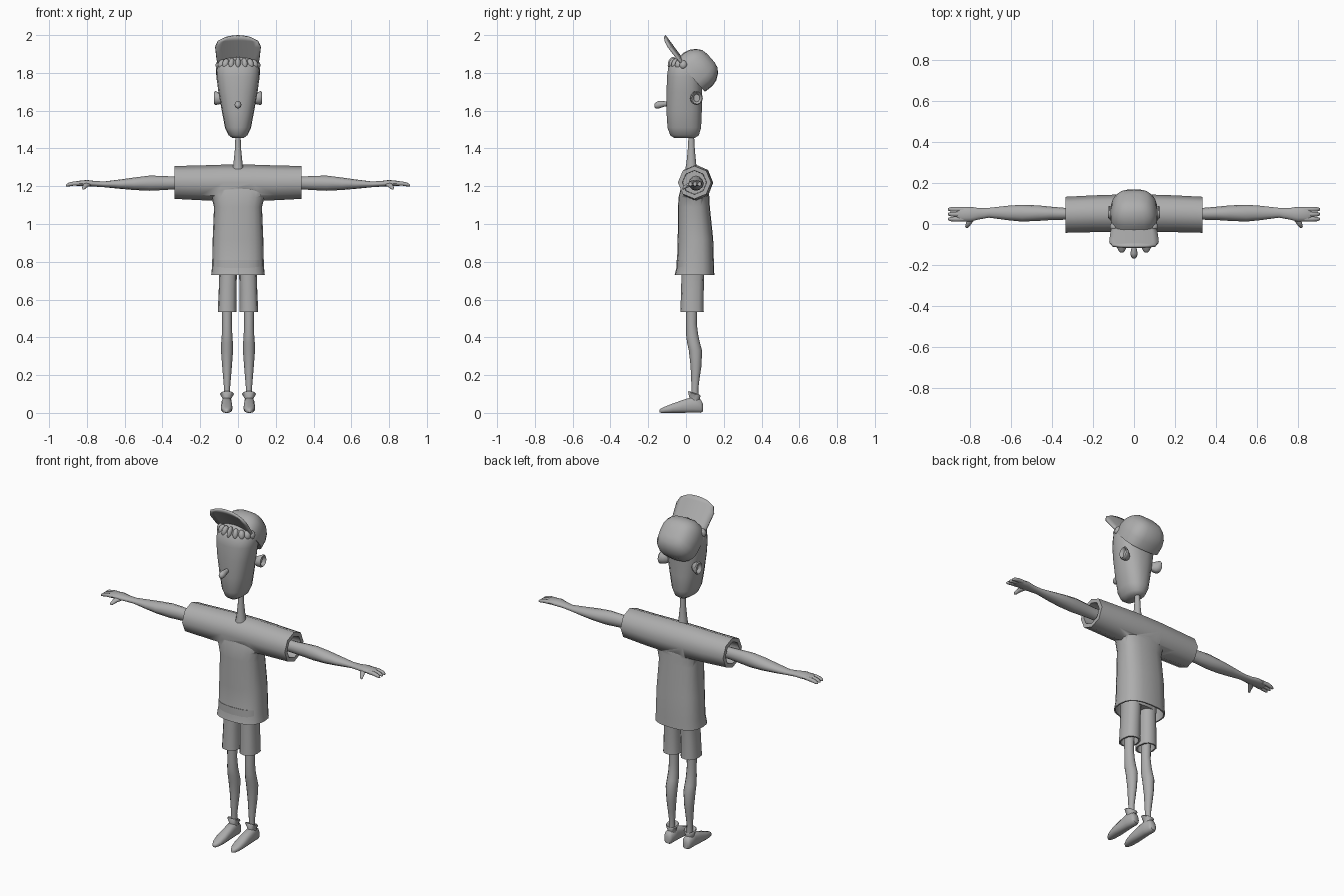
import bpy, bmesh, math
from mathutils import Matrix, Vector

grey = bpy.data.materials.new("plain_grey")
grey.diffuse_color = (0.42, 0.42, 0.42, 1)


def finish(name, bm, angle=60):
    bmesh.ops.recalc_face_normals(bm, faces=bm.faces)
    me = bpy.data.meshes.new(name)
    bm.to_mesh(me)
    bm.free()
    ob = bpy.data.objects.new(name, me)
    bpy.context.collection.objects.link(ob)
    me.materials.append(grey)
    smooth(ob, angle)
    return ob


def smooth(ob, angle=60):
    bpy.ops.object.select_all(action='DESELECT')
    ob.select_set(True)
    bpy.context.view_layer.objects.active = ob
    bpy.ops.object.shade_smooth_by_angle(angle=math.radians(angle))


def loft(name, axis, sections, n=12, p=2.0, s=1, matrix=None, bend=None):
    """Rings along an axis: (position, centre a, centre b, radius a, radius b)."""
    bm = bmesh.new()
    rings = []
    for pos, ca, cb, ra, rb in sections:
        ring = []
        for i in range(n):
            t = 2 * math.pi * i / n
            c, d = math.cos(t), math.sin(t)
            a = ca + ra * math.copysign(abs(c) ** (2 / p), c)
            b = cb + rb * math.copysign(abs(d) ** (2 / p), d)
            v = Vector({'x': (pos, a, b), 'y': (a, pos, b), 'z': (a, b, pos)}[axis])
            if bend:
                v = bend(v)
            if matrix:
                v = matrix @ v
            v.x *= s
            ring.append(bm.verts.new(v))
        rings.append(ring)
    for r, q in zip(rings, rings[1:]):
        for i in range(n):
            j = (i + 1) % n
            bm.faces.new((r[i], r[j], q[j], q[i]))
    bm.faces.new(rings[0])
    bm.faces.new(rings[-1])
    return finish(name, bm)


def hollow(ob, tests, thick, depth):
    """Turn the chosen end caps into rimmed openings."""
    bm = bmesh.new()
    bm.from_mesh(ob.data)
    for test in tests:
        bm.normal_update()
        faces = [f for f in bm.faces if test(f.calc_center_median(), f.normal)]
        if faces:
            bmesh.ops.inset_region(bm, faces=faces, thickness=thick, use_even_offset=True)
            bmesh.ops.inset_region(bm, faces=faces, thickness=0.002, depth=-depth)
    bm.to_mesh(ob.data)
    bm.free()
    smooth(ob)


# Shirt: body and sleeves fused, with open sleeve ends and hem
shirt = loft("shirt", 'z', [
    (.73, 0, .045, .142, .105), (.78, 0, .05, .137, .098), (.92, 0, .05, .134, .094),
    (1.09, 0, .042, .127, .084), (1.14, 0, .042, .14, .082), (1.18, 0, .045, .165, .075),
    (1.25, 0, .045, .12, .06)], n=20, p=2.6)
sleeves = loft("sleeves", 'x', [
    (-.335, .045, 1.22, .088, .087), (-.2, .05, 1.218, .09, .092), (-.08, .052, 1.218, .092, .096),
    (.08, .052, 1.218, .092, .096), (.2, .05, 1.218, .09, .092), (.335, .045, 1.22, .088, .087)], n=8)
mod = shirt.modifiers.new("fuse", 'BOOLEAN')
mod.operation, mod.solver, mod.object = 'UNION', 'EXACT', sleeves
bpy.ops.object.select_all(action='DESELECT')
shirt.select_set(True)
bpy.context.view_layer.objects.active = shirt
bpy.ops.object.modifier_apply(modifier=mod.name)
bpy.data.objects.remove(sleeves)
hollow(shirt, [lambda c, n: c.x > .33 and n.x > .9], .022, .1)
hollow(shirt, [lambda c, n: c.x < -.33 and n.x < -.9], .022, .1)
hollow(shirt, [lambda c, n: c.z < .74 and n.z < -.9], .008, .08)

# Neck and head
loft("neck", 'z', [(1.29, 0, .028, .03, .032), (1.32, 0, .028, .024, .026),
                   (1.39, 0, .028, .017, .019), (1.48, 0, .028, .013, .014)])
loft("head", 'z', [
    (1.455, 0, -.008, .03, .055), (1.47, 0, -.008, .05, .077), (1.51, 0, -.009, .069, .09),
    (1.6, 0, -.01, .086, .095), (1.7, 0, -.009, .104, .095), (1.78, 0, -.006, .114, .096),
    (1.83, 0, -.005, .112, .09), (1.865, 0, 0, .085, .07), (1.88, 0, 0, .04, .03)], n=18, p=2.4)
loft("nose", 'y', [(-.085, 0, 1.638, .01, .011), (-.12, 0, 1.635, .013, .015),
                   (-.145, 0, 1.631, .018, .02), (-.16, 0, 1.628, .014, .016),
                   (-.168, 0, 1.627, .006, .007)])

# Cap dome, tipped backwards
tip = Matrix(((1, 0, 0, 0), (0, .66, .75, .025), (0, -.75, .66, 1.785), (0, 0, 0, 1)))
loft("cap_dome", 'z', [
    (0, 0, 0, .115, .114), (.05, 0, 0, .116, .117), (.085, 0, 0, .108, .108),
    (.115, 0, 0, .09, .088), (.135, 0, 0, .065, .062), (.142, 0, 0, .03, .028)],
    n=20, p=2.8, matrix=tip)

# Cap brim, flipped up in front
bm = bmesh.new()
rows = []
for v, w in [(0, .1), (.3, .113), (.7, .12), (.87, .105), (1, .065)]:
    row = []
    for i in range(9):
        u = i / 4 - 1
        lift = -.018 * (u * w / .12) ** 2
        drop = .04 * v * u * u * (v > .95)
        k = v - drop
        row.append(bm.verts.new((u * w, .01 - .122 * k + .8 * lift, 1.83 + .166 * k + .6 * lift)))
    rows.append(row)
for r, q in zip(rows, rows[1:]):
    for i in range(8):
        bm.faces.new((r[i], r[i + 1], q[i + 1], q[i]))
brim = finish("cap_brim", bm, 40)
sol = brim.modifiers.new("thickness", 'SOLIDIFY')
sol.thickness, sol.offset = .012, 0

# Fringe of curls round the forehead
for i in range(9):
    a = math.radians(-80 + 20 * i)
    edge = abs(i - 4) / 4
    bm = bmesh.new()
    place = (Matrix.Translation((.1 * math.sin(a), -.002 - .073 * math.cos(a), 1.853 - .01 * edge))
             @ Matrix.Rotation(a, 4, 'Z') @ Matrix.Rotation(math.radians(-20), 4, 'X')
             @ Matrix.Diagonal((.014 + .008 * edge, .02, .033 - .009 * edge, 1)))
    bmesh.ops.create_uvsphere(bm, u_segments=10, v_segments=7, radius=1, matrix=place)
    finish("hair_curl", bm)

# Mirrored parts
for s, side in ((1, "left"), (-1, "right")):
    loft(side + "_ear", 'x', [
        (.075, .04, 1.662, .016, .018), (.1, .05, 1.664, .028, .031), (.12, .056, 1.667, .033, .037),
        (.126, .057, 1.667, .028, .032), (.12, .057, 1.667, .022, .026),
        (.108, .057, 1.667, .016, .02)], s=s)

    loft(side + "_arm", 'x', [
        (.2, .05, 1.218, .03, .032), (.34, .05, 1.217, .029, .034), (.41, .052, 1.217, .033, .038),
        (.47, .053, 1.216, .038, .04), (.55, .053, 1.213, .041, .033), (.62, .054, 1.211, .035, .025),
        (.71, .055, 1.21, .024, .015), (.76, .05, 1.213, .028, .015), (.8, .048, 1.216, .036, .017),
        (.85, .048, 1.215, .035, .013), (.866, .048, 1.213, .029, .009)], s=s)
    for y in (.024, .048, .072):
        loft(side + "_finger", 'x', [
            (.835, y, 1.215, .011, .011), (.87, y, 1.214, .012, .011), (.895, y, 1.209, .011, .01),
            (.907, y, 1.205, .007, .007), (.911, y, 1.203, .003, .003)], n=8, s=s)
    loft(side + "_thumb", 'y', [
        (.035, .79, 1.212, .02, .012), (.01, .805, 1.205, .016, .011), (-.005, .812, 1.197, .012, .01),
        (-.015, .817, 1.19, .009, .008), (-.019, .818, 1.187, .004, .004)], n=8, s=s)

    leg = loft(side + "_shorts_leg", 'z', [
        (.535, .057, .032, .05, .062), (.56, .057, .032, .049, .061), (.65, .055, .034, .047, .06),
        (.73, .053, .036, .047, .06), (.82, .053, .04, .05, .062)], n=12, p=2.5, s=s)
    hollow(leg, [lambda c, n: c.z < .54 and n.z < -.9], .009, .06)

    loft(side + "_leg", 'z', [
        (.08, .058, .048, .017, .018), (.13, .058, .047, .016, .018), (.19, .058, .05, .021, .023),
        (.25, .058, .053, .026, .029), (.33, .058, .05, .032, .035), (.37, .058, .04, .031, .034),
        (.41, .058, .033, .028, .032), (.47, .058, .029, .026, .028), (.62, .058, .03, .028, .03)], s=s)

    loft(side + "_shoe", 'y', [
        (.09, .06, .027, .018, .02), (.078, .06, .036, .026, .036), (.03, .06, .042, .028, .042),
        (-.02, .06, .034, .03, .034), (-.07, .06, .025, .031, .025), (-.11, .06, .017, .025, .017),
        (-.132, .06, .012, .015, .012), (-.14, .06, .01, .006, .007)], n=14, p=2.5, s=s)
    loft(side + "_shoe_collar", 'z', [
        (.05, .059, .046, .025, .034), (.075, .059, .046, .023, .027), (.1, .058, .044, .037, .033),
        (.105, .058, .044, .033, .029), (.09, .058, .046, .018, .019)], s=s,
        bend=lambda v: Vector((v.x, v.y, v.z - (.35 * (v.y - .045) if v.z > .08 else 0))))

# Seat of the shorts joining both legs under the shirt
loft("shorts_seat", 'z', [(.745, 0, .04, .098, .06), (.8, 0, .042, .108, .064),
                          (.88, 0, .045, .105, .062)], n=16, p=2.6)
